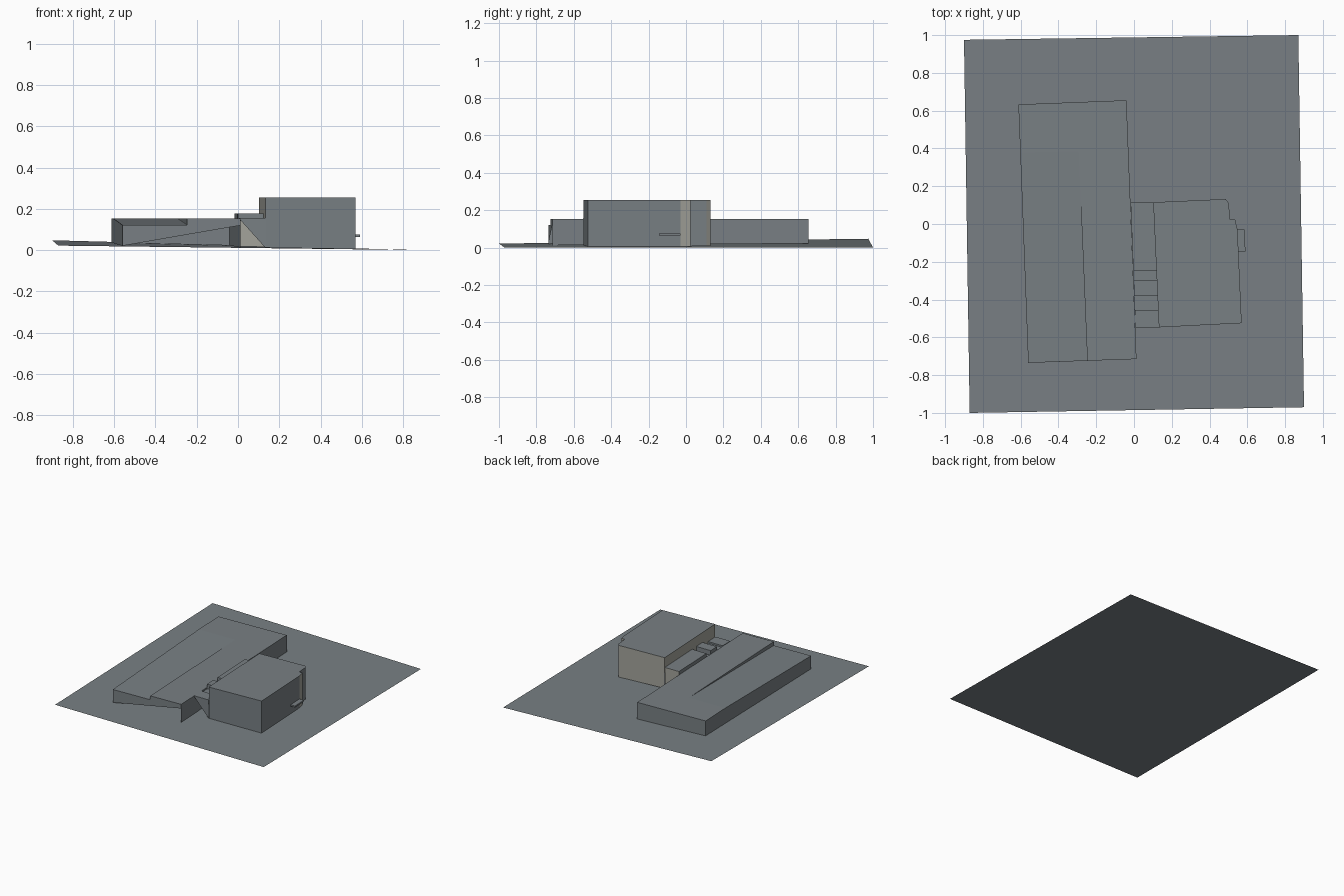
import bpy

if "Cube" in bpy.data.objects:
    bpy.data.objects.remove(bpy.data.objects["Cube"])

def material(name, rgb):
    m = bpy.data.materials.new(name)
    m.diffuse_color = (*rgb, 1)
    m.use_nodes = True
    m.node_tree.nodes["Principled BSDF"].inputs["Base Color"].default_value = m.diffuse_color
    return m

GREY = material("slate grey", (0.19, 0.215, 0.23))
BEIGE = material("warm light grey", (0.37, 0.37, 0.33))

def ground_z(x, y):
    # gently twisted site: high at the back left, zero along the right
    u = min(max((0.885 - x) / 1.77, 0), 1)
    v = (y + 1) / 2
    return u * (0.022 + 0.026 * v)

def build(name, faces, beige=()):
    verts, polys = [], []
    for f in faces:
        polys.append(list(range(len(verts), len(verts) + len(f))))
        verts += f
    me = bpy.data.meshes.new(name)
    me.from_pydata(verts, [], polys)
    me.materials.append(GREY)
    me.materials.append(BEIGE)
    for i in beige:
        me.polygons[i].material_index = 1
    ob = bpy.data.objects.new(name, me)
    bpy.context.collection.objects.link(ob)
    return ob

def wall(a, b, top_a, top_b=None, bot=None):
    # upright face, outward when a to b runs counter-clockwise
    top_b = top_a if top_b is None else top_b
    ba = ground_z(*a) if bot is None else bot
    bb = ground_z(*b) if bot is None else bot
    return [(*a, ba), (*b, bb), (*b, top_b), (*a, top_a)]

def flat(points, z):
    return [(x, y, z) for x, y in points]

# Site sheet
corners = [(-0.87, -1.0), (0.90, -0.97), (0.87, 1.0), (-0.90, 0.975)]
build("site", [[(x, y, ground_z(x, y)) for x, y in corners]])

# Long low building with a ramped roof strip and a part-open front
H, L = 0.152, 0.122
sw, se, ne, nw = (-0.56, -0.735), (0.013, -0.715), (-0.04, 0.655), (-0.612, 0.633)
ramp_front, ramp_back, ramp_west = (-0.247, -0.724), (-0.293, 0.385), (-0.602, 0.378)
build("long_building", [
    [(*sw, ground_z(*sw)), (*se, 0.12), (*se, H), (*ramp_front, H), (*ramp_front, L), (*sw, L)],
    wall(se, ne, H),
    wall(ne, nw, H),
    wall(nw, ramp_west, H),
    wall(ramp_west, sw, H, L),
    flat([ramp_front, se, ne, nw, ramp_west, ramp_back], H),
    [(*sw, L), (*ramp_front, L), (*ramp_back, H), (*ramp_west, H)],
    [(*ramp_back, H), (*ramp_front, L), (*ramp_front, H)],
])

# Tall block with stepped corner
T = 0.254
outline = [(0.132, -0.547), (0.57, -0.525), (0.548, -0.03), (0.535, 0.025),
           (0.508, 0.025), (0.502, 0.11), (0.485, 0.132), (0.102, 0.115)]
faces = [flat(outline, T)]
for i in range(7):
    faces.append(wall(outline[i], outline[i + 1], T))
faces.append(wall(outline[7], outline[0], T, bot=0.14))
build("tall_block", faces, beige=(3, 4, 6, 7, 8))

# Small canopy on the right wall
x0, x1, y0, y1, z0, z1 = 0.54, 0.59, -0.145, -0.03, 0.064, 0.076
c = [(x0, y0), (x1, y0), (x1 - 0.005, y1), (x0, y1)]
build("canopy", [flat(c, z1), flat(c[::-1], z0)] +
      [wall(c[i], c[(i + 1) % 4], z1, bot=z0) for i in range(4)])

# Link between the buildings, with notched roof
def left(y):
    return (0.013 - 0.0387 * (y + 0.715) + 0.001, y)

def right(y):
    return (0.132 - 0.0453 * (y + 0.547), y)

levels = [(-0.55, -0.455, 0.155), (-0.455, -0.38, 0.142), (-0.38, -0.30, 0.178),
          (-0.30, -0.245, 0.142), (-0.245, 0.113, 0.178)]
faces = []
for i, (ya, yb, z) in enumerate(levels):
    faces.append(flat([left(ya), right(ya), right(yb), left(yb)], z))
    faces.append(wall(left(yb), left(ya), z, bot=0.135))
    if i:
        low, high = sorted((z, levels[i - 1][2]))
        faces.append(wall(left(ya), right(ya), high, bot=low))
a, b = left(-0.55), right(-0.55)
faces.append([(*a, 0.15), (*b, ground_z(*b)), (*b, 0.155), (*a, 0.155)])
faces.append(wall(right(0.113), left(0.113), 0.178))
build("link", faces, beige=(len(faces) - 1,))
